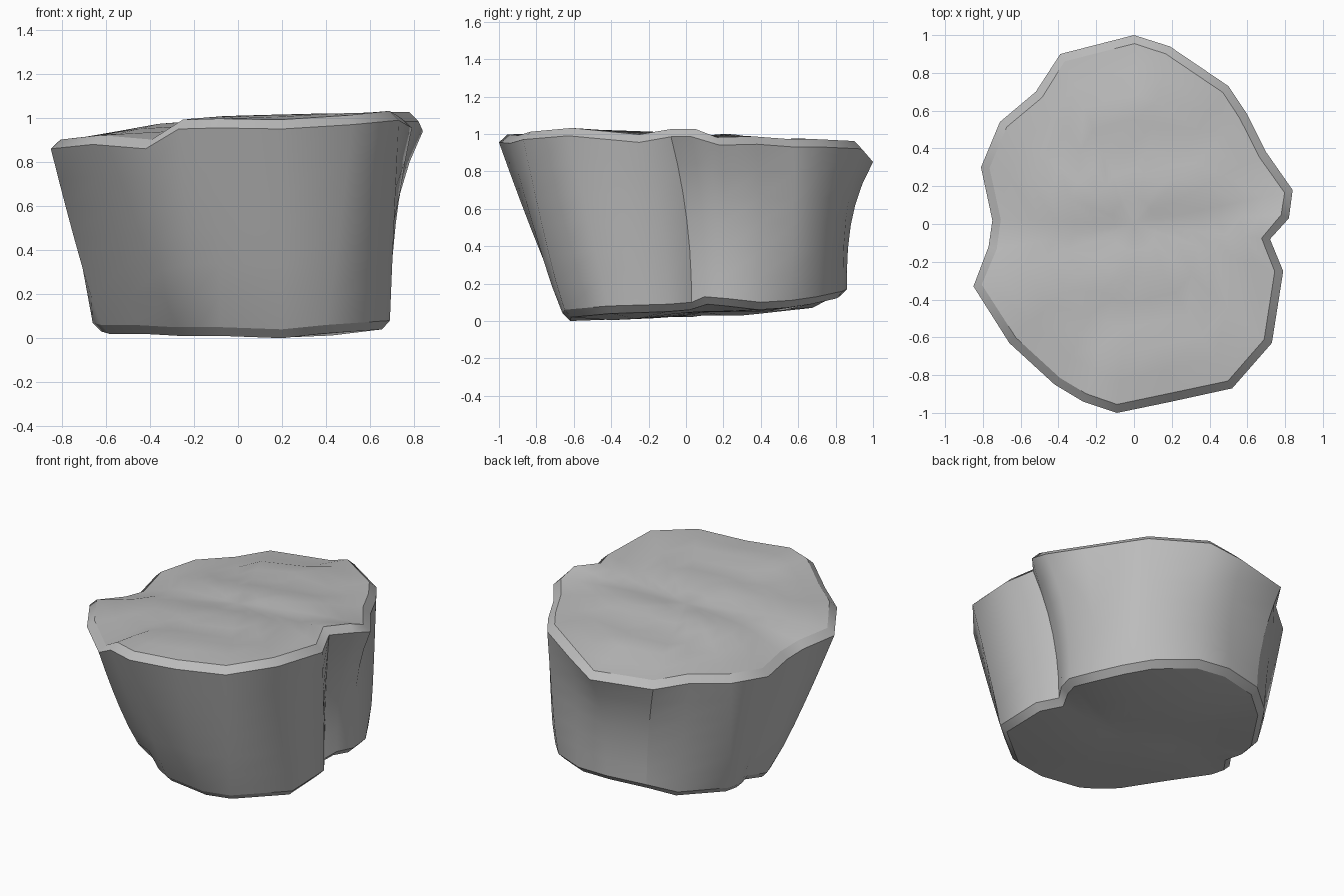
import bpy
import bmesh
import math
from mathutils import Vector

default_cube = bpy.data.objects.get("Cube")
if default_cube:
    bpy.data.objects.remove(default_cube, do_unlink=True)

# Rim at the top of the wall, counter-clockwise from the front
top_rim = [
    (-.09, -1, .955), (.2, -.94, .95), (.52, -.87, .97), (.73, -.63, .99),
    (.79, -.25, .955), (.72, -.08, .985), (.82, .03, .985), (.84, .18, .94),
    (.7, .38, .945), (.6, .58, .93), (.5, .73, .93), (.19, .94, .92),
    (0, 1, .85), (-.39, .9, .85), (-.52, .7, .85), (-.71, .54, .84),
    (-.81, .3, .82), (-.75, .02, .81), (-.77, -.12, .83), (-.85, -.33, .86),
    (-.66, -.63, .88), (-.42, -.85, .86), (-.27, -.94, .95),
]

# Matching rim at the foot of the wall
foot_rim = [
    (-.08, -.63, .05), (.2, -.66, .04), (.4, -.65, .06), (.69, -.42, .08),
    (.69, -.09, .09), (.61, .03, .1), (.65, .1, .13), (.69, .22, .12),
    (.65, .4, .1), (.56, .56, .11), (.44, .7, .13), (.2, .84, .16),
    (-.02, .86, .17), (-.28, .81, .16), (-.43, .7, .11), (-.61, .42, .08),
    (-.62, .3, .07), (-.59, .2, .07), (-.66, .1, .07), (-.62, 0, .06),
    (-.47, -.22, .06), (-.29, -.47, .05), (-.18, -.57, .05),
]

# Columns of the wall that bulge (below one) or hollow (above one)
special_flare = {9: .5, 10: .7, 14: 1.4, 20: 1.2, 21: .7}

# Columns of the wall that show a hard crease
creased_columns = (5, 13)


def inset(rim, distance, lift):
    """Move each point of a rim inward along its corner, and up or down."""
    result = []
    for i, point in enumerate(rim):
        before, after = Vector(rim[i - 1]), Vector(rim[(i + 1) % len(rim)])
        along = after - before
        inward = Vector((-along.y, along.x, 0)).normalized()
        result.append(Vector(point) + inward * distance + Vector((0, 0, lift)))
    return result


def wall_ring(t):
    """Blend foot to top; the back and left flare only near the top."""
    ring = []
    for i, (low, high) in enumerate(zip(foot_rim, top_rim)):
        usual = .87 + 1.9 * min(1, max(0, high[0] + high[1]))
        point = Vector(low).lerp(Vector(high), t ** special_flare.get(i, usual))
        point.z = low[2] + (high[2] - low[2]) * t
        ring.append(point)
    return ring


def top_height(x, y):
    slope = .98 + .06 * x - .05 * x * x - .035 * y
    return slope - .012 * math.cos(14 * (y + .04 - .1 * x))


def base_height(x, y):
    return .035 + .06 * y + .01 * math.sin(8 * y + 3 * x)


def cap_ring(rim, scale, height):
    """Shrink a rim towards the middle and settle it on the cap surface."""
    ring = []
    for p in rim:
        x, y = p.x * scale, p.y * scale
        ring.append(Vector((x, y, p.z + (height(x, y) - p.z) * min(1, 3 * (1 - scale)))))
    return ring


# Stack the rings from the base centre to the top centre
top_edge = inset(top_rim, .045, .042)
base_edge = inset(foot_rim, .04, -.04)
rings = [cap_ring(base_edge, s, base_height) for s in (.3, .65)]
rings.append(base_edge)
rings += [wall_ring(t) for t in (0, .16, .32, .5, .66, .83, 1)]
rings.append(top_edge)
rings += [cap_ring(top_edge, s, top_height) for s in (.86, .72, .58, .44, .3, .15)]

bm = bmesh.new()
loops = [[bm.verts.new(p) for p in ring] for ring in rings]
count = len(top_rim)
for lower, upper in zip(loops, loops[1:]):
    for i in range(count):
        j = (i + 1) % count
        bm.faces.new((lower[i], lower[j], upper[j], upper[i]))
base_centre = bm.verts.new((0, 0, base_height(0, 0)))
top_centre = bm.verts.new((0, 0, top_height(0, 0)))
for i in range(count):
    j = (i + 1) % count
    bm.faces.new((base_centre, loops[0][j], loops[0][i]))
    bm.faces.new((top_centre, loops[-1][i], loops[-1][j]))

# Smooth faces, with hard edges on the chipped rims and the creased columns
for face in bm.faces:
    face.smooth = True
foot, brim = 3, 9
for loop in (loops[foot - 1], loops[foot], loops[brim], loops[brim + 1]):
    for i in range(count):
        bm.edges.get((loop[i - 1], loop[i])).smooth = False
for column in creased_columns:
    for k in range(foot, brim):
        bm.edges.get((loops[k][column], loops[k + 1][column])).smooth = False

# Rest the lowest point on the ground
lowest = min(v.co.z for v in bm.verts)
for v in bm.verts:
    v.co.z -= lowest
bmesh.ops.recalc_face_normals(bm, faces=bm.faces)

mesh = bpy.data.meshes.new("rock")
bm.to_mesh(mesh)
bm.free()
rock = bpy.data.objects.new("rock", mesh)
bpy.context.collection.objects.link(rock)

# Plain grey stone
stone = bpy.data.materials.new("grey_stone")
stone.use_nodes = True
grey = (.5, .5, .5, 1)
stone.diffuse_color = grey
stone.node_tree.nodes["Principled BSDF"].inputs["Base Color"].default_value = grey
mesh.materials.append(stone)
